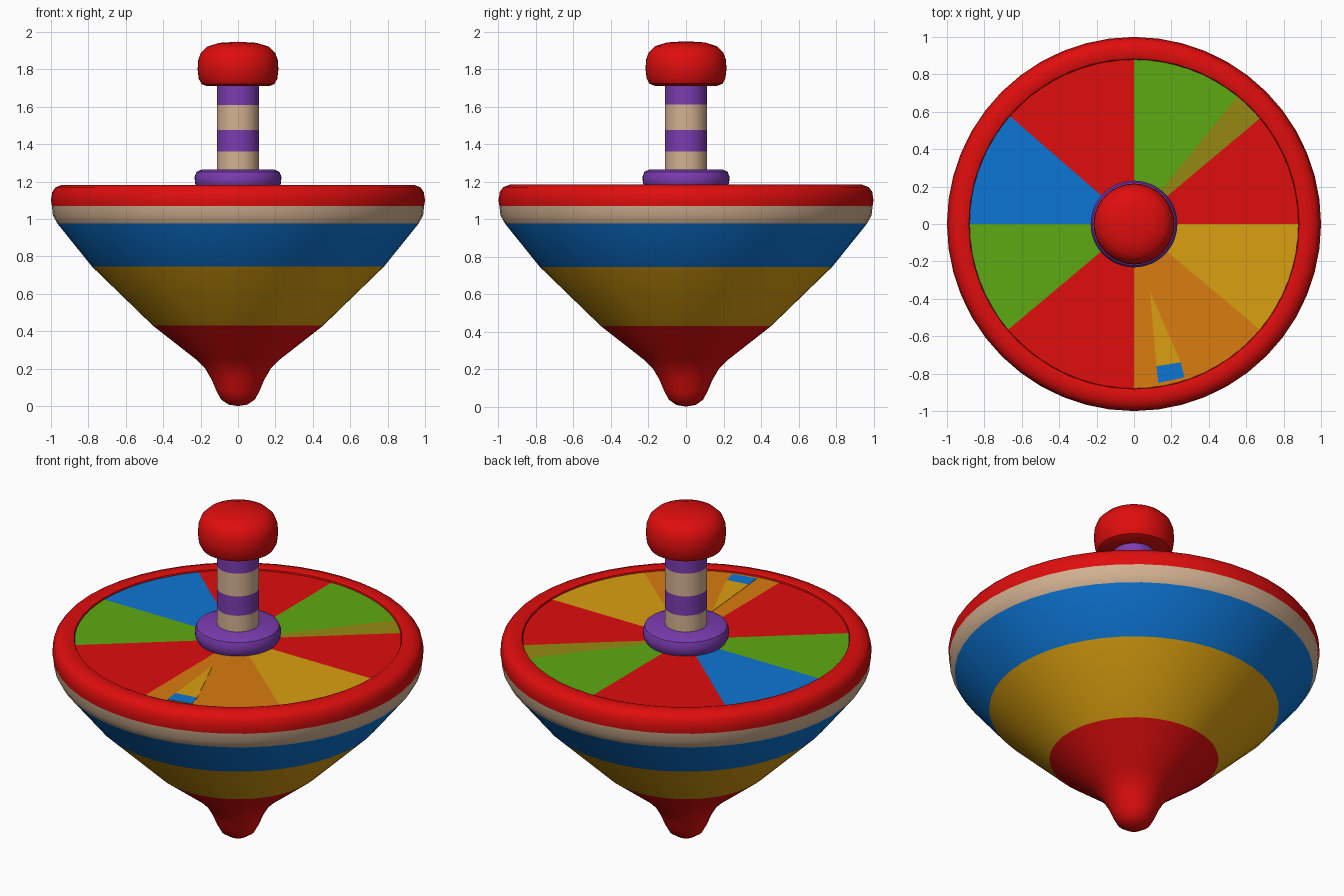
import bpy, bmesh
from math import sin, cos, radians, tau, ceil

cube = bpy.data.objects.get("Cube")
if cube:
    bpy.data.objects.remove(cube, do_unlink=True)


def material(name, r, g, b):
    m = bpy.data.materials.new(name)
    m.use_nodes = True
    m.diffuse_color = (r, g, b, 1)
    m.node_tree.nodes["Principled BSDF"].inputs["Base Color"].default_value = (r, g, b, 1)
    return m


red = material("red", 0.74, 0.004, 0.004)
blue = material("blue", 0.004, 0.18, 0.66)
yellow = material("yellow", 0.7, 0.35, 0.005)
orange = material("orange", 0.7, 0.2, 0.005)
green = material("green", 0.11, 0.4, 0.006)
olive = material("olive", 0.3, 0.25, 0.006)
purple = material("purple", 0.2, 0.045, 0.44)
tan = material("tan", 0.66, 0.45, 0.29)


def finish(name, bm, mats):
    mesh = bpy.data.meshes.new(name)
    bm.to_mesh(mesh)
    bm.free()
    for m in mats:
        mesh.materials.append(m)
    ob = bpy.data.objects.new(name, mesh)
    bpy.context.collection.objects.link(ob)
    return ob


def lathe(name, profile, bands, steps=48):
    """Turn a closed (radius, height) profile; bands are (top height, material)."""
    bm = bmesh.new()
    rings = [[bm.verts.new((r * cos(tau * i / steps), r * sin(tau * i / steps), z))
              for i in range(steps)] for r, z in profile]
    for low, high in zip(rings, rings[1:]):
        for i in range(steps):
            j = (i + 1) % steps
            bm.faces.new((low[i], low[j], high[j], high[i]))
    bmesh.ops.remove_doubles(bm, verts=bm.verts, dist=0.0001)
    bmesh.ops.recalc_face_normals(bm, faces=bm.faces)
    for f in bm.faces:
        z = f.calc_center_median().z
        f.material_index = next(i for i, b in enumerate(bands) if z <= b[0])
    ob = finish(name, bm, [m for _, m in bands])
    bpy.ops.object.select_all(action='DESELECT')
    ob.select_set(True)
    bpy.context.view_layer.objects.active = ob
    bpy.ops.object.shade_smooth_by_angle(angle=radians(40))
    return ob


def plate(name, outline, z, thick, mat):
    """Thin flat plate with a counter-clockwise outline."""
    bm = bmesh.new()
    face = bm.faces.new([bm.verts.new((x, y, z)) for x, y in outline])
    ext = bmesh.ops.extrude_face_region(bm, geom=[face])
    for v in ext["geom"]:
        if isinstance(v, bmesh.types.BMVert):
            v.co.z += thick
    bmesh.ops.recalc_face_normals(bm, faces=bm.faces)
    return finish(name, bm, [mat])


# Striped spinning body with raised rim
lathe("body", [
    (0, 0), (0.05, 0.008), (0.09, 0.035), (0.115, 0.08), (0.14, 0.14),
    (0.175, 0.2), (0.225, 0.25), (0.455, 0.43), (0.78, 0.745),
    (0.965, 0.975), (0.99, 1.02), (0.995, 1.07), (1.0, 1.1), (0.993, 1.145),
    (0.975, 1.17), (0.94, 1.183), (0.9, 1.183), (0.883, 1.177),
    (0.88, 1.16), (0, 1.16)],
    [(0.43, red), (0.745, yellow), (0.975, blue), (1.07, tan), (2, red)])

# Coloured wedges of the top disc
wedges = [(0, 40, red), (40, 51, olive), (51, 90, green), (90, 139, red),
          (139, 180, blue), (180, 220, green), (220, 270, red),
          (270, 320, orange), (320, 360, yellow)]
for n, (start, end, mat) in enumerate(wedges):
    count = ceil((end - start) / 5)
    angles = [radians(start + (end - start) * i / count) for i in range(count + 1)]
    outer = [(0.879 * cos(a), 0.879 * sin(a)) for a in angles]
    inner = [(0.15 * cos(a), 0.15 * sin(a)) for a in reversed(angles)]
    plate(f"top_wedge_{n + 1}", outer + inner, 1.16, 0.009, mat)

# Small inlaid sliver on the orange wedge
plate("sliver_yellow", [(0.085, -0.36), (0.12, -0.76), (0.25, -0.74)], 1.168, 0.003, yellow)
plate("sliver_blue", [(0.12, -0.76), (0.13, -0.85), (0.27, -0.82), (0.25, -0.74)],
      1.168, 0.003, blue)

# Collar, striped handle and knob
lathe("collar", [(0, 1.165), (0.215, 1.165), (0.23, 1.19), (0.232, 1.225),
                 (0.222, 1.252), (0.195, 1.264), (0, 1.264)], [(2, purple)])
lathe("handle", [(0, 1.25), (0.113, 1.25), (0.113, 1.36), (0.113, 1.475),
                 (0.113, 1.61), (0.113, 1.72), (0, 1.72)],
      [(1.36, tan), (1.475, purple), (1.61, tan), (2, purple)], 32)
lathe("knob", [(0, 1.71), (0.165, 1.71), (0.195, 1.722), (0.21, 1.75),
               (0.216, 1.8), (0.213, 1.85), (0.198, 1.89), (0.165, 1.922),
               (0.1, 1.942), (0, 1.948)], [(2, red)])
